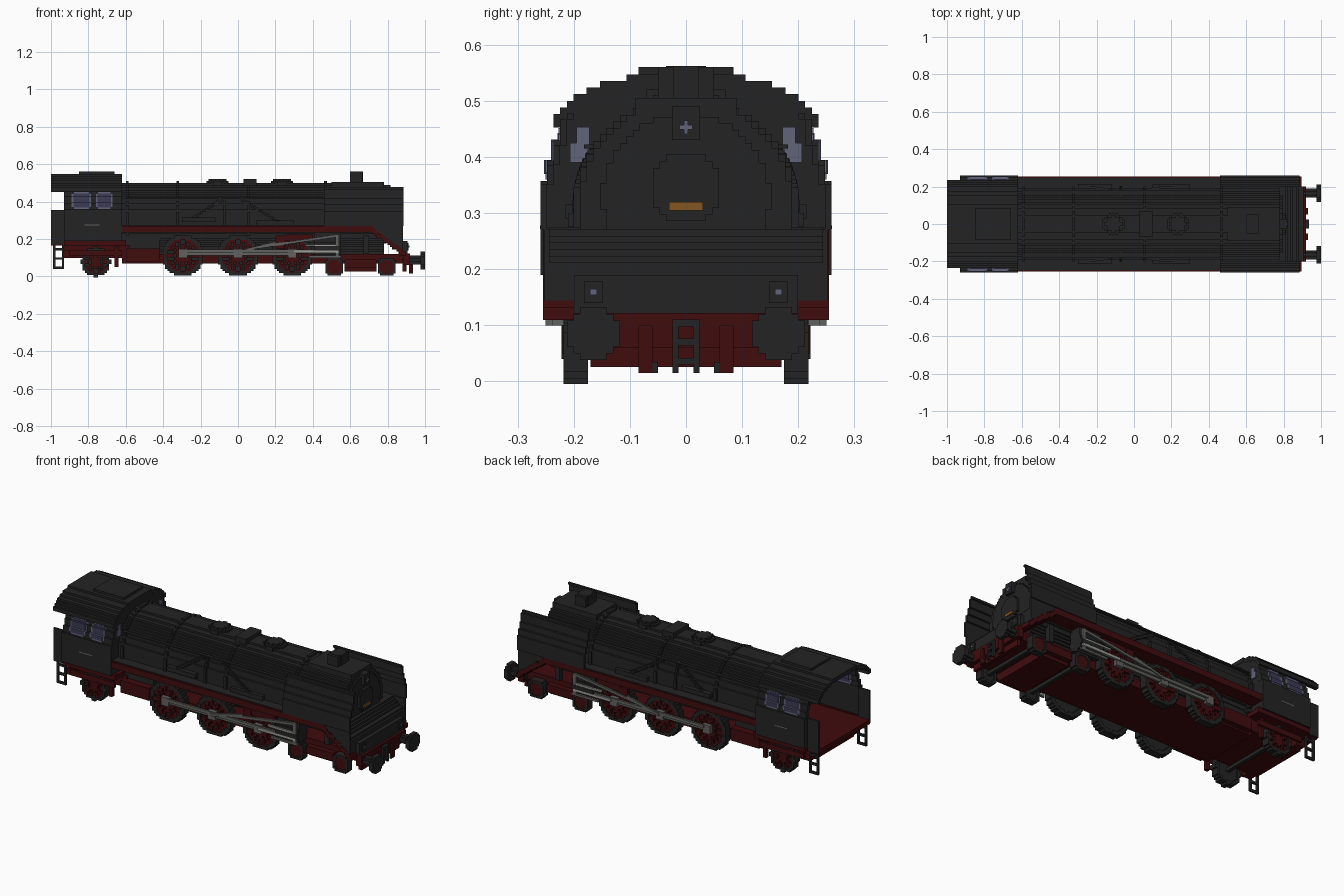
import bpy, bmesh
from math import sqrt, hypot, atan2, pi, cos

if "Cube" in bpy.data.objects:
    bpy.data.objects.remove(bpy.data.objects["Cube"])

V = 0.0118  # block size of the stepped style


def material(name, r, g, b):
    m = bpy.data.materials.new(name)
    m.use_nodes = True
    m.diffuse_color = (r, g, b, 1)
    m.node_tree.nodes["Principled BSDF"].inputs["Base Color"].default_value = (r, g, b, 1)
    return m


BLACK = material("black paint", .017, .017, .017)
RED = material("frame red", .05, .0035, .004)
STEEL = material("rod steel", .12, .12, .115)
BRIGHT = material("bright steel", .33, .33, .31)
GLASS = material("window glass", .045, .043, .09)
FRAME = material("pale glass", .12, .13, .19)
BRASS = material("brass plate", .23, .09, .015)


def solid(name, mat, boxes, mirror=False):
    """One object from boxes (x0, x1, y0, y1, z0, z1), optionally on both sides."""
    bm = bmesh.new()
    for x0, x1, y0, y1, z0, z1 in boxes:
        for s in ((1, -1) if mirror else (1,)):
            vs = bmesh.ops.create_cube(bm, size=1)["verts"]
            for v in vs:
                v.co.x = (x0 + x1) / 2 + v.co.x * (x1 - x0)
                v.co.y = s * (y0 + y1) / 2 + v.co.y * (y1 - y0)
                v.co.z = (z0 + z1) / 2 + v.co.z * (z1 - z0)
    me = bpy.data.meshes.new(name)
    bm.to_mesh(me)
    bm.free()
    me.materials.append(mat)
    ob = bpy.data.objects.new(name, me)
    bpy.context.collection.objects.link(ob)


def stepped(inside, axis, a, b, cu=0, cv=0, ru=1, rv=1):
    """Boxes filling a stepped 2D shape around (cu, cv), extruded from a to b."""
    nu, nv, open_runs, rects = int(ru / V) + 1, int(rv / V) + 1, {}, []
    for j in range(-nv, nv + 1):
        runs, start = [], None
        for i in range(-nu, nu + 2):
            hit = i <= nu and j < nv and inside(cu + (i + .5) * V, cv + (j + .5) * V)
            if hit and start is None:
                start = i
            elif not hit and start is not None:
                runs.append((start, i))
                start = None
        for r in [r for r in open_runs if r not in runs]:
            rects.append((*r, open_runs.pop(r), j))
        for r in runs:
            open_runs.setdefault(r, j)
    for i0, i1, j0, j1 in rects:
        u, v = (cu + i0 * V, cu + i1 * V), (cv + j0 * V, cv + j1 * V)
        yield (a, b, *u, *v) if axis == "x" else (*u, a, b, *v) if axis == "y" else (*u, *v, a, b)


def disc(axis, a, b, cu, cv, r, hole=0):
    return list(stepped(lambda u, v: hole <= hypot(u - cu, v - cv) < r, axis, a, b, cu, cv, r, r))


def bar(a, b, x0, z0, x1, z1, w):
    """Stepped sloping bar in the side plane."""
    n = max(1, int(max(abs(x1 - x0), abs(z1 - z0)) / V))
    for k in range(n):
        x, z = x0 + (x1 - x0) * (k + .5) / n, z0 + (z1 - z0) * (k + .5) / n
        hx, hz = max(abs(x1 - x0) / n, w) / 2, max(abs(z1 - z0) / n, w) / 2
        yield (x - hx, x + hx, a, b, z - hz, z + hz)


def skin(x0, x1, z0, z1, t, out=0):
    """Side wall that leans in above its shoulder."""
    n = max(1, round((z1 - z0) / V))
    for k in range(n):
        z, h = z0 + (z1 - z0) * (k + .5) / n, (z1 - z0) / n / 2
        y = round((.255 - max(0, z - .35) * .33) / V) * V + out
        yield (x0, x1, y - t, y, z - h, z + h)


# Boiler with bands, domes, pipes and chimney
def boiler_shape(r):
    return lambda y, z: hypot(y, z - .31) < r or (abs(y) < r and .24 < z < .31)


def boiler_y(z):
    return sqrt(max(0, .19 ** 2 - (z - .31) ** 2))


solid("boiler", BLACK, stepped(boiler_shape(.19), "x", -.63, .78, 0, .31, .2, .2))
bands = []
for x in (-.6, -.33, .05, .46):
    bands += stepped(boiler_shape(.197), "x", x, x + .015, 0, .31, .21, .21)
solid("boiler_bands", BLACK, bands)
domes = []
for x in (-.11, .235):
    domes += disc("z", .47, .51, x, 0, .058) + disc("z", .51, .522, x, 0, .042)
domes.append((.03, .1, -.07, .07, .47, .52))
solid("boiler_domes", BLACK, domes)
solid("chimney", BLACK, disc("z", .46, .562, .633, 0, .036) + [(.6, .665, -.05, .05, .49, .56)])
solid("chimney_fairing", BLACK, [(.5, .78, -.09, .09, .47, .505)])
pipes = []
for x0, z0, x1, z1 in ((-.26, .3, -.09, .41), (.02, .41, .22, .29), (-.07, .27, -.07, .42)):
    for xa, xb, _, _, za, zb in bar(0, 1, x0, z0, x1, z1, .014):
        y = boiler_y((za + zb) / 2)
        pipes.append((xa, xb, y - .02, y + .012, za, zb))
pipes += [(-.6, .46, .165, .182, .415, .422), (-.3, -.12, .18, .215, .29, .315), (.1, .3, .18, .21, .275, .3)]
solid("boiler_pipes", BLACK, pipes, True)

# Smokebox front, lamp and number plate
solid("smokebox_door", BLACK, disc("x", .78, .795, 0, .33, .15) + disc("x", .795, .81, 0, .345, .062)
      + [(.78, .815, -.025, .025, .43, .49)])
solid("top_lamp", FRAME, [(.815, .82, -.012, .012, .449, .457), (.815, .82, -.004, .004, .441, .465)])
solid("front_plate", BRASS, [(.81, .816, -.03, .03, .305, .32)])


# Running board with red edge, sloping down at the front
def slope(x):
    return .235 - max(0, x - .71) * .72


solid("running_board", BLACK, [(-.62, .74, -.245, .245, .245, .274)])
solid("board_underside", RED, [(-.62, .72, -.243, .243, .235, .246)])
solid("board_edge", RED, [(-.62, .72, .243, .255, .235, .27)], True)
solid("sloping_board", RED, stepped(lambda x, z: .71 < x < .89 and 0 < z - slope(x) < .032,
                                    "y", -.255, .255, .8, .18, .1, .12))
solid("front_apron", BLACK, stepped(lambda x, z: .72 < x < .885 and slope(x) + .025 < z < .27 - max(0, x - .8) * .8,
                                    "y", -.245, .245, .8, .2, .1, .1))
solid("apron_step", BLACK, [(.86, .905, -.2, .2, .12, .19)])
solid("deflector", BLACK, list(skin(.46, .885, .27, .478, V))
      + list(stepped(lambda x, z: .7 < x < .885 and slope(x) + .03 < z < .275,
                     "y", .243, .253, .8, .2, .1, .1)), True)
solid("marker_lamp_body", BLACK, [(.89, .912, .148, .182, .14, .178)], True)
solid("marker_lamp", FRAME, [(.912, .917, .159, .171, .154, .165)], True)

# Cab with open back
solid("cab_side", BLACK, list(skin(-.93, -.62, .19, .465, .024))
      + [(-1, -.93, .223, .235, .17, .355)], True)


def roof(y, z, t=0):
    w, h = .237 - t, .092 - t
    return abs(y) < w and .455 < z < .458 + h * sqrt(1 - (y / w) ** 2)


solid("cab_roof", BLACK, stepped(lambda y, z: roof(y, z) and not roof(y, z, .022), "x", -1, -.62, 0, .5, .25, .1))
solid("roof_vent", BLACK, [(-.85, -.66, -.085, .085, .535, .56)])
solid("cab_front", BLACK, list(stepped(lambda y, z: roof(y, z), "x", -.645, -.622, 0, .5, .25, .1))
      + [(-.645, -.622, -.235, .235, .19, .4), (-.645, -.622, -.22, .22, .4, .47)])
solid("cab_floor", RED, [(-1, -.6, -.23, .23, .165, .19)])
solid("cab_sill", RED, [(-.93, -.6, .225, .25, .165, .195)], True)
solid("backhead_gauge", BRASS, [(-.652, -.645, -.03, .03, .36, .39)])
frames, panes = [], []
for a, b in ((-.89, -.785), (-.76, -.67)):
    frames += list(skin(a + .012, b - .012, .36, .452, .03, .003)) + list(skin(a, b, .372, .44, .03, .003))
    panes += skin(a + .01, b - .01, .37, .443, .034, .005)
solid("window_frame", FRAME, frames, True)
solid("window_pane", GLASS, panes, True)
solid("cab_front_window", FRAME, [(-.65, -.617, .172, .207, .39, .425), (-.65, -.617, .172, .195, .425, .453)], True)
solid("cab_handrail", STEEL, [(-.82, -.74, .255, .26, .272, .278)], True)
solid("cab_ladder", BLACK, [(x, x + .011, .21, .222, .04, .18) for x in (-.988, -.941)]
      + [(-.988, -.93, .21, .222, z, z + .012) for z in (.04, .09, .14)], True)

# Underframe
solid("main_frame", RED, [(-.62, .9, -.17, .17, .07, .12), (-.94, -.58, -.17, .17, .1, .168),
                          (.57, .74, -.17, .17, .026, .1), (.885, .92, -.2, .2, .06, .122),
                          (.88, .9, -.17, .17, .026, .07)])
solid("firebox", BLACK, [(-.62, -.42, -.16, .16, .15, .24)])
solid("ash_pan", RED, [(-.6, -.42, -.2, .2, .08, .15), (-.93, -.88, -.21, .21, .1, .14)])
solid("trailing_frame", RED, [(-.9, -.62, .215, .228, .11, .14), (-.66, -.64, .2, .22, .05, .16)], True)
solid("bogie_side", RED, [(.57, .74, .17, .2, .045, .09)], True)
solid("rail_guard", RED, [(.915, .93, .06, .085, .015, .1)], True)
solid("rail_guard_foot", BLACK, [(.92, .93, .05, .062, .015, .035)], True)
solid("brake_pipe", BLACK, [(.67, .7, .15, .18, .12, .22)], True)

# Buffers and coupling
solid("buffer", BLACK, disc("x", .975, 1, .165, .085, .046) + disc("x", .88, .976, .165, .088, .022), True)
solid("coupling", BLACK, [(.92, .935, .013, .024, .015, .108)], True)
solid("coupling_links", BLACK, [(.92, .935, -.024, .024, z, z + .012) for z in (.03, .064, .098)])

# Wheels: dark tyre and disc, red spokes
tyres, spokes = [], []
for x, r, n in ((-.295, .112, 14), (0, .112, 14), (.29, .112, 14), (-.76, .078, 10), (.515, .052, 0), (.795, .052, 0)):
    def spoke(u, w, x=x, r=r, n=n):
        d = hypot(u - x, w - r)
        return d < r * .85 and (n == 0 or d < r * .35 or d > r * .72 or cos(n * atan2(w - r, u - x)) > -.1)
    z = r + .008 if n == 14 else r
    tyres += disc("y", .175, .218, x, r, r, r * .8) + disc("y", .182, .2, x, r, r * .85)
    spokes += stepped(spoke, "y", .2, .214, x, r, r, r)
    tyres += [(x - .01, x + .01, -.18, .18, r - .01, r + .01)]
solid("wheel_tyres", BLACK, tyres, True)
solid("wheel_spokes", RED, spokes, True)

# Cylinders and valve gear
solid("cylinder", BLACK, disc("x", .41, .55, .205, .15, .042) + [(.41, .55, .165, .232, .15, .235)], True)
solid("rods", STEEL, [(-.3, .3, .22, .232, .112, .134), (-.28, .42, .232, .244, .128, .145),
                      (.38, .55, .238, .25, .1, .112), (.52, .54, .238, .25, .105, .225)]
      + [(x - .024, x + .024, .218, .24, .1, .148) for x in (-.295, 0, .29)]
      + list(bar(.236, .248, 0, .13, .2, .18, .014)) + list(bar(.236, .248, .1, .155, .53, .218, .014)), True)
solid("link_hanger", RED, [(.2, .25, .225, .24, .15, .22), (.25, .4, .225, .236, .19, .225)], True)
solid("slide_bars", BRIGHT, [(.3, .54, .244, .252, .125, .14), (.36, .52, .238, .25, .162, .172)], True)
